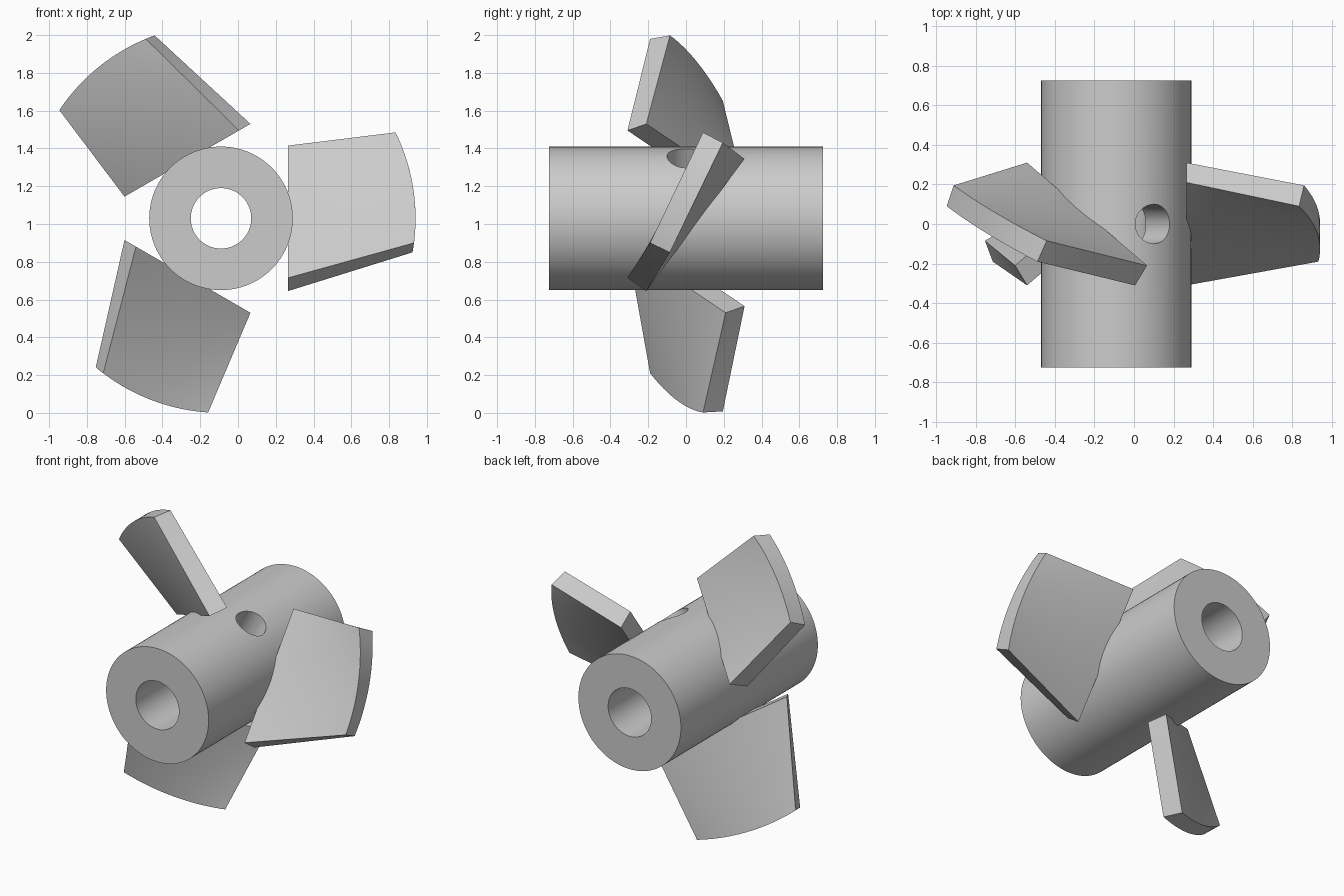
import bpy, bmesh
from math import sqrt, radians, sin, cos, pi
from mathutils import Matrix, Vector

if "Cube" in bpy.data.objects:
    bpy.data.objects.remove(bpy.data.objects["Cube"])

CENTRE = Vector((-0.09, 0, 1.03))      # shaft axis, running along y
HUB_R, BORE_R, HALF_LEN, TIP_R = 0.38, 0.16, 0.725, 1.03


def make_object(name, bm):
    bmesh.ops.recalc_face_normals(bm, faces=bm.faces)
    mesh = bpy.data.meshes.new(name)
    bm.to_mesh(mesh)
    bm.free()
    ob = bpy.data.objects.new(name, mesh)
    bpy.context.collection.objects.link(ob)
    ob.location = CENTRE
    return ob


def smooth(ob, angle=30):
    bpy.ops.object.select_all(action='DESELECT')
    ob.select_set(True)
    bpy.context.view_layer.objects.active = ob
    bpy.ops.object.shade_smooth_by_angle(angle=radians(angle))


# Hub: tube swept from a rectangular profile
bm = bmesh.new()
N = 96
profile = [(BORE_R, -HALF_LEN), (HUB_R, -HALF_LEN), (HUB_R, HALF_LEN), (BORE_R, HALF_LEN)]
rings = [[bm.verts.new((r * cos(2 * pi * i / N), y, r * sin(2 * pi * i / N)))
          for r, y in profile] for i in range(N)]
for i in range(N):
    a, b = rings[i], rings[(i + 1) % N]
    for k in range(4):
        j = (k + 1) % 4
        bm.faces.new((a[k], a[j], b[j], b[k]))
hub = make_object("hub", bm)

# Set-screw hole: radial cutter, 30 degrees off vertical, reaching the bore
bm = bmesh.new()
bmesh.ops.create_cone(bm, cap_ends=True, segments=48, radius1=0.1, radius2=0.1, depth=0.5,
                      matrix=Matrix.Rotation(radians(30), 4, 'Y') @ Matrix.Translation((0, 0, 0.3)))
cutter = make_object("screw_hole_cutter", bm)
cutter.hide_render = True
mod = hub.modifiers.new("screw_hole", 'BOOLEAN')
mod.operation, mod.object, mod.solver = 'DIFFERENCE', cutter, 'EXACT'
bpy.context.view_layer.objects.active = hub
bpy.ops.object.modifier_apply(modifier=mod.name)
bpy.data.objects.remove(cutter)
smooth(hub)

# Blade sections as (y, z): front bottom, front top, back bottom, back top
ROOT_X = 0.355
ROOT = [(-0.31, -0.315), (0.21, 0.385), (-0.21, -0.385), (0.31, 0.315)]
TIP = [(-0.19, -0.13), (0.09, 0.455), (-0.085, -0.18), (0.195, 0.40)]


def mix(a, b, t):
    return a + (b - a) * t


def blade_point(u, v, side):
    """u runs along the chord, v from root to tip, side 0 front / 1 back."""
    root, tip = [[mix(s[2 * side][c], s[2 * side + 1][c], u) for c in (0, 1)]
                 for s in (ROOT, TIP)]
    tip_x = sqrt(TIP_R ** 2 - tip[1] ** 2)
    return mix(ROOT_X, tip_x, v), mix(root[0], tip[0], v), mix(root[1], tip[1], v)


# Blades: twisted slabs ending on the tip cylinder, three around the hub
NU, NV = 20, 12
for n in range(3):
    bm = bmesh.new()
    g = [[[bm.verts.new(blade_point(i / NU, j / NV, s)) for j in range(NV + 1)]
          for i in range(NU + 1)] for s in (0, 1)]
    for i in range(NU):
        for j in range(NV):
            for s in g:
                bm.faces.new((s[i][j], s[i + 1][j], s[i + 1][j + 1], s[i][j + 1]))
        for j in (0, NV):
            bm.faces.new((g[0][i][j], g[0][i + 1][j], g[1][i + 1][j], g[1][i][j]))
    for j in range(NV):
        for i in (0, NU):
            bm.faces.new((g[0][i][j], g[0][i][j + 1], g[1][i][j + 1], g[1][i][j]))
    bmesh.ops.rotate(bm, verts=bm.verts, matrix=Matrix.Rotation(-radians(120 * n), 3, 'Y'))
    smooth(make_object(f"blade_{n + 1}", bm))
